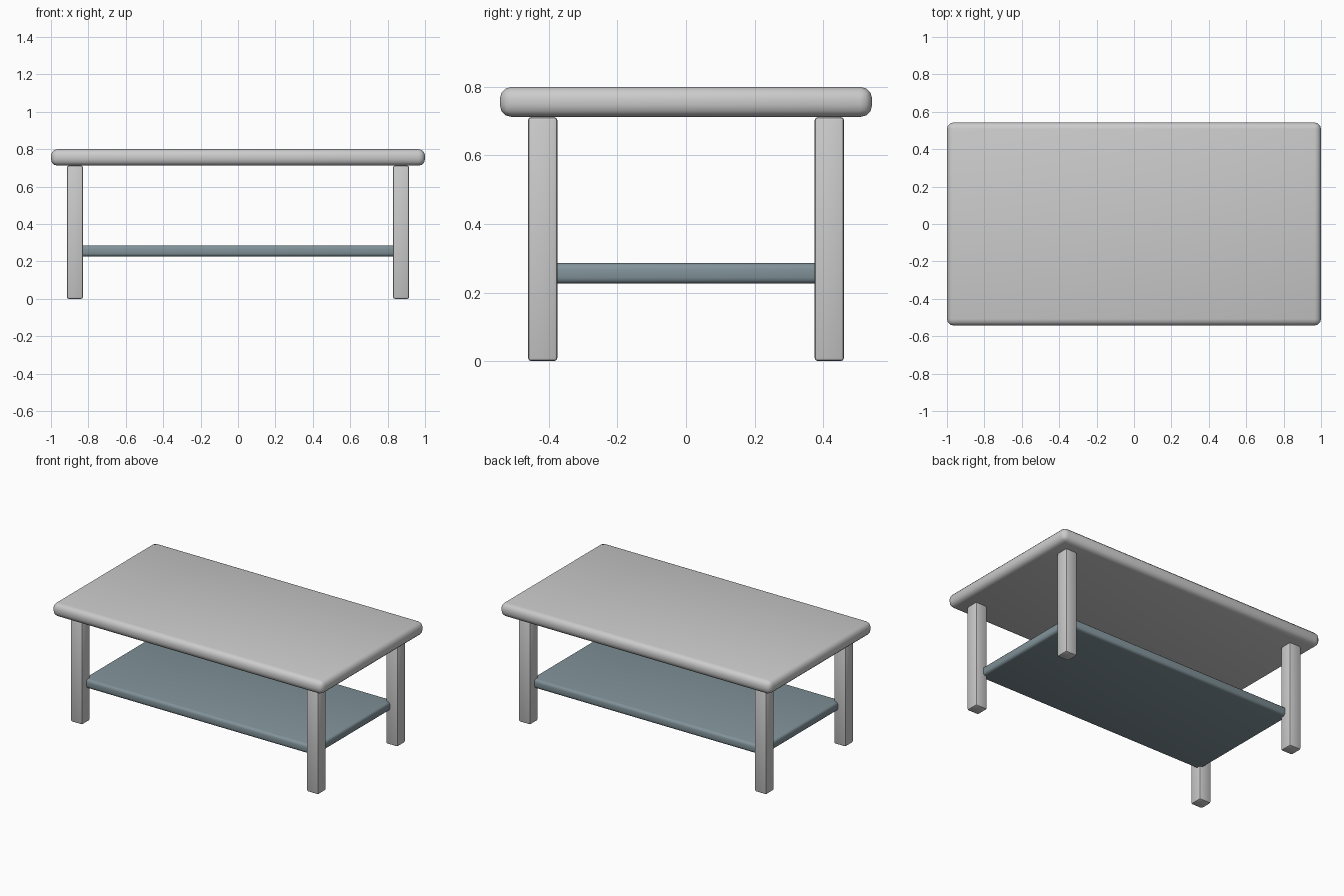
import bpy
from math import radians

if "Cube" in bpy.data.objects:
    bpy.data.objects.remove(bpy.data.objects["Cube"])


def box(name, lo, hi, bevel, segments, colour=None):
    """Rounded box between two opposite corners."""
    size = [b - a for a, b in zip(lo, hi)]
    centre = [(a + b) / 2 for a, b in zip(lo, hi)]
    bpy.ops.mesh.primitive_cube_add(size=1, location=centre)
    ob = bpy.context.object
    ob.name = name
    ob.scale = size
    bpy.ops.object.transform_apply(location=False, rotation=False, scale=True)
    mod = ob.modifiers.new("rounding", 'BEVEL')
    mod.width = bevel
    mod.segments = segments
    bpy.ops.object.modifier_apply(modifier=mod.name)
    bpy.ops.object.shade_smooth_by_angle(angle=radians(35))
    if colour:
        mat = bpy.data.materials.new(name + "_paint")
        mat.diffuse_color = colour
        mat.use_nodes = True
        mat.node_tree.nodes["Principled BSDF"].inputs["Base Color"].default_value = mat.diffuse_color
        ob.data.materials.append(mat)
    return ob


# Table top with rounded edges
box("table_top", (-1, -0.543, 0.712), (1, 0.543, 0.80), 0.035, 3)

# Lower shelf, its corners let into the legs
box("lower_shelf", (-0.86, -0.415, 0.226), (0.86, 0.415, 0.286), 0.018, 3,
    (0.22, 0.29, 0.32, 1))

# Four square legs
for sx, side in ((-1, "left"), (1, "right")):
    for sy, end in ((-1, "front"), (1, "back")):
        x, y = sx * 0.872, sy * 0.418
        box(f"{end}_{side}_leg", (x - 0.043, y - 0.043, 0),
            (x + 0.043, y + 0.043, 0.712), 0.01, 2)
